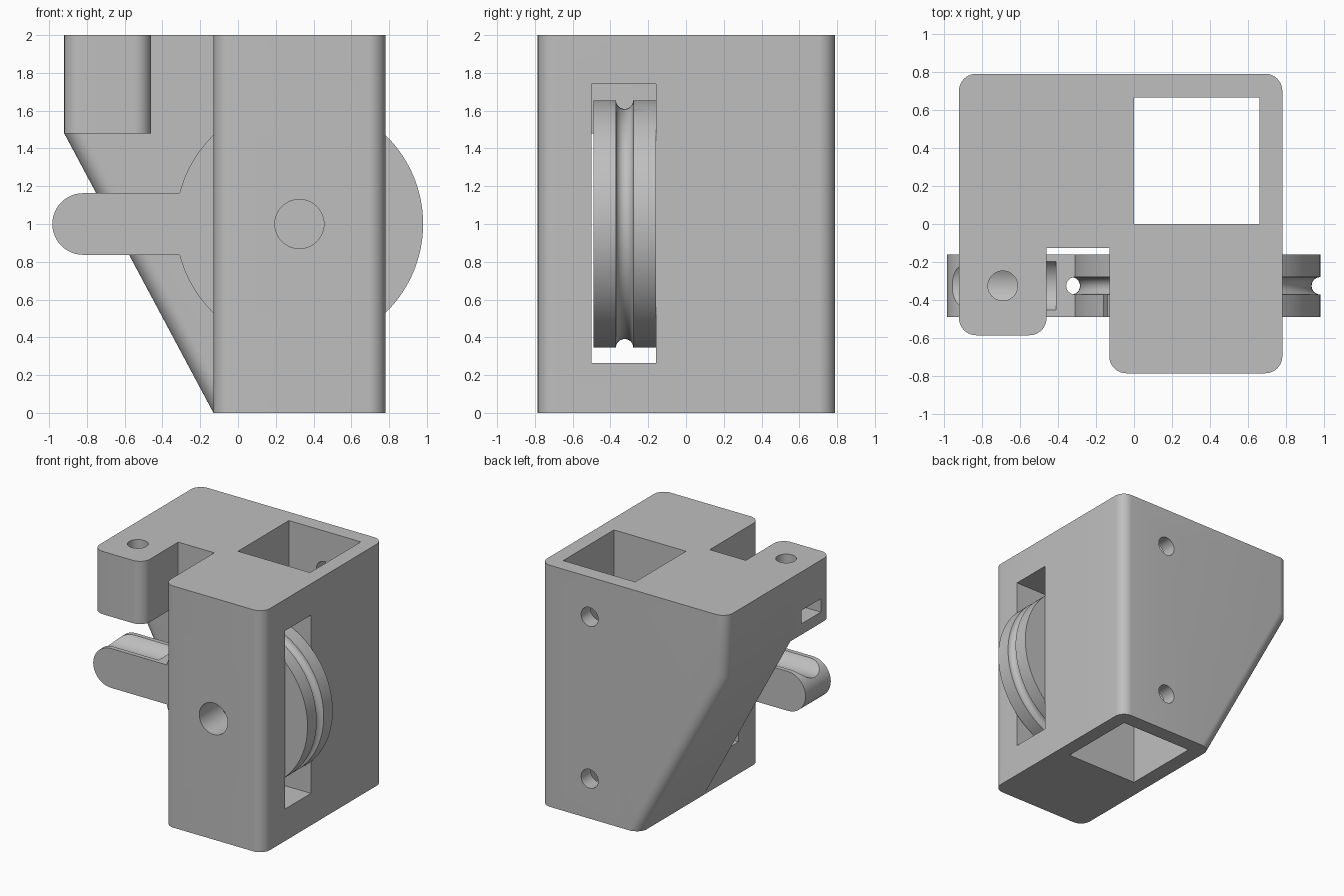
import bpy, bmesh, math
from mathutils import Matrix, Vector

if "Cube" in bpy.data.objects:
    bpy.data.objects.remove(bpy.data.objects["Cube"])

grey = bpy.data.materials.new("plain_grey")
grey.use_nodes = True
colour = (0.52, 0.52, 0.52, 1)
grey.diffuse_color = colour
grey.node_tree.nodes["Principled BSDF"].inputs["Base Color"].default_value = colour

ROUND = 0.09                 # outer corner radius
AXLE = (0.325, -0.325, 1.0)  # wheel centre
RIM = 0.655


def finish(name, bm):
    bmesh.ops.recalc_face_normals(bm, faces=bm.faces)
    mesh = bpy.data.meshes.new(name)
    bm.to_mesh(mesh)
    bm.free()
    mesh.materials.append(grey)
    ob = bpy.data.objects.new(name, mesh)
    bpy.context.collection.objects.link(ob)
    return ob


def prism(name, profile, y0, y1, rounded=None):
    """Extrude an x-z profile along y; round the edges whose midpoint and direction pass the rule."""
    bm = bmesh.new()
    face = bm.faces.new([bm.verts.new((x, y0, z)) for x, z in profile])
    moved = bmesh.ops.extrude_face_region(bm, geom=[face])["geom"]
    bmesh.ops.translate(bm, vec=(0, y1 - y0, 0),
                        verts=[v for v in moved if isinstance(v, bmesh.types.BMVert)])
    bmesh.ops.recalc_face_normals(bm, faces=bm.faces)
    if rounded:
        edges = [e for e in bm.edges
                 if rounded((e.verts[0].co + e.verts[1].co) / 2,
                            (e.verts[1].co - e.verts[0].co).normalized())]
        bmesh.ops.bevel(bm, geom=edges, offset=ROUND, segments=10,
                        profile=0.5, affect="EDGES")
    return finish(name, bm)


def box(name, x, y, z, rounded=None):
    profile = [(x[0], z[0]), (x[1], z[0]), (x[1], z[1]), (x[0], z[1])]
    return prism(name, profile, y[0], y[1], rounded)


def cylinder(name, centre, radius, length, axis, sides=64):
    bm = bmesh.new()
    turn = Vector((0, 0, 1)).rotation_difference(Vector(axis)).to_matrix().to_4x4()
    bmesh.ops.create_cone(bm, cap_ends=True, segments=sides, radius1=radius, radius2=radius,
                          depth=length, matrix=Matrix.Translation(centre) @ turn)
    return finish(name, bm)


def combine(target, other, operation):
    mod = target.modifiers.new(operation.lower(), "BOOLEAN")
    mod.operation, mod.solver, mod.object = operation, "EXACT", other
    bpy.context.view_layer.objects.active = target
    bpy.ops.object.modifier_apply(modifier=mod.name)
    bpy.data.objects.remove(other)


def smooth(ob):
    bpy.ops.object.select_all(action="DESELECT")
    ob.select_set(True)
    bpy.context.view_layer.objects.active = ob
    bpy.ops.object.shade_smooth_by_angle(angle=math.radians(30))


X, Y, Z = (1, 0, 0), (0, 1, 0), (0, 0, 1)


# Housing: sloped rear block, front post and clamp tab
def rear_rounding(mid, way):
    left = mid.x < -0.3 and abs(way.z) > 0.5
    right_back = mid.x > 0.7 and mid.y > 0.7 and abs(way.z) > 0.9
    return left or right_back


def front_rounding(mid, way):
    return abs(way.z) > 0.9 and mid.y < -0.5


housing = prism("housing", [(-0.92, 2), (-0.92, 1.48), (-0.13, 0), (0.78, 0), (0.78, 2)],
                -0.125, 0.79, rear_rounding)
combine(housing, box("post", (-0.13, 0.78), (-0.785, 0.2), (0, 2), front_rounding), "UNION")
combine(housing, box("tab", (-0.92, -0.46), (-0.585, 0.1), (1.48, 2), front_rounding), "UNION")

# Housing openings
cutters = [
    box("tube_socket", (0, 0.66), (0, 0.665), (-0.1, 2.1)),
    box("wheel_slot", (-0.3, 0.9), (-0.5, -0.16), (0.265, 1.74)),
    box("nut_slot", (-1, -0.57), (-0.45, -0.2), (1.57, 1.68)),
    cylinder("axle_hole", (AXLE[0], -0.4, 1), 0.13, 0.9, Y),
    cylinder("tab_hole", (-0.69, -0.325, 1.75), 0.078, 0.8, Z),
]
for z in (0.33, 1.67):
    cutters.append(cylinder("bolt_hole", (0.33, 0.75, z), 0.078, 0.4, Y))
for cutter in cutters:
    combine(housing, cutter, "DIFFERENCE")
smooth(housing)

# Grooved wheel with lever handle
wheel = cylinder("wheel_lever", AXLE, RIM, 0.33, Y, 128)
HALF = 0.163
tip = [(-0.82 + HALF * math.cos(a), 1 + HALF * math.sin(a))
       for a in [math.pi * (0.5 + i / 24) for i in range(25)]]
handle = prism("handle", tip + [(0, 1 - HALF), (0, 1 + HALF)], AXLE[1] - 0.165, AXLE[1] + 0.165)
combine(wheel, handle, "UNION")

# Rope groove: a ring swept around the rim, also piercing the handle
bpy.ops.mesh.primitive_torus_add(location=AXLE, rotation=(math.pi / 2, 0, 0), major_radius=RIM,
                                 minor_radius=0.046, major_segments=128, minor_segments=24)
combine(wheel, bpy.context.object, "DIFFERENCE")
combine(wheel, cylinder("axle_bore", AXLE, 0.13, 0.6, Y), "DIFFERENCE")
# Shallow finger channel on the handle
combine(wheel, cylinder("channel", (-0.81, AXLE[1], 1.24), 0.15, 0.8, X), "DIFFERENCE")
smooth(wheel)
